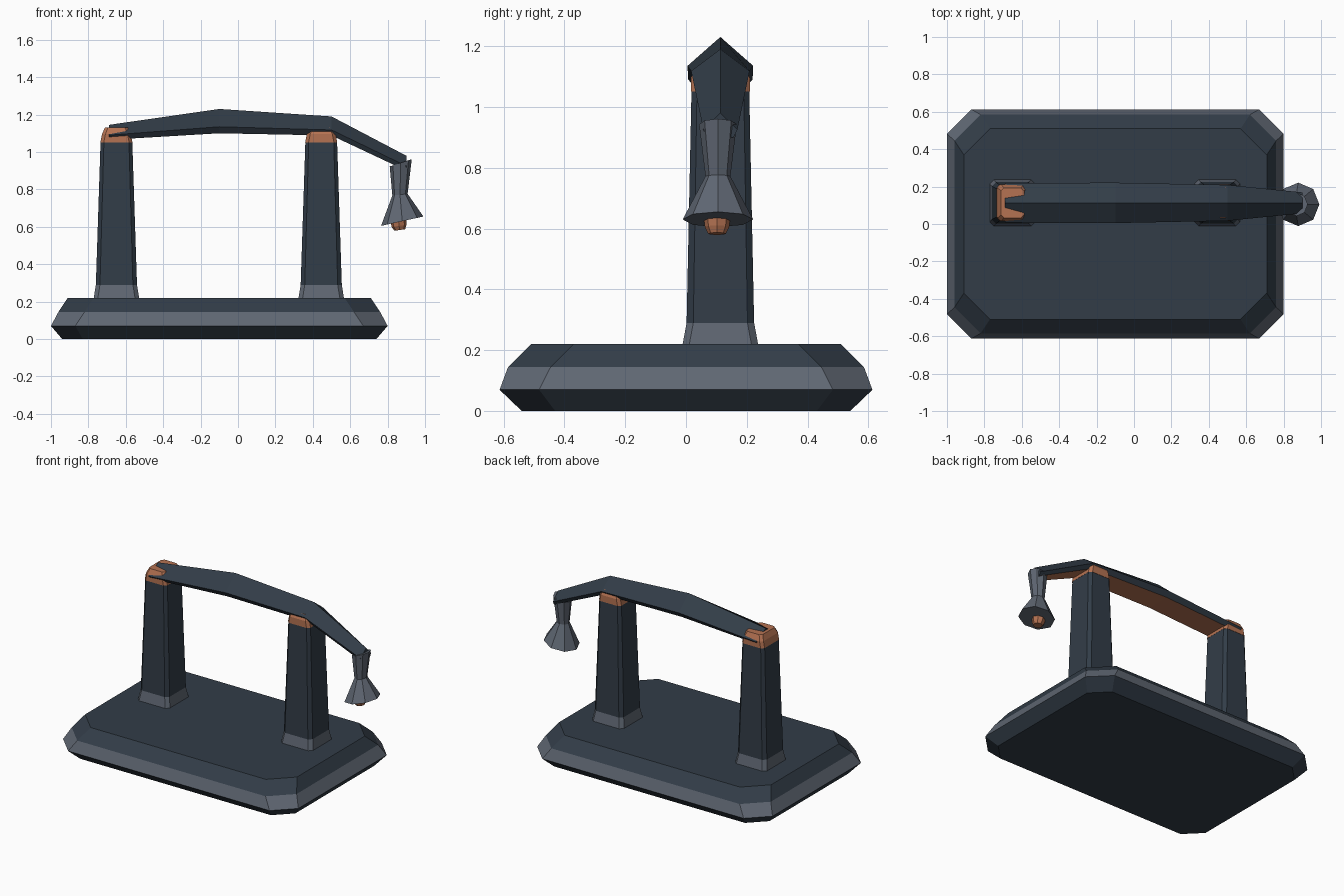
import bpy, bmesh, math
from mathutils import Vector

cube = bpy.data.objects.get("Cube")
if cube:
    bpy.data.objects.remove(cube, do_unlink=True)


def material(name, color):
    m = bpy.data.materials.new(name)
    m.use_nodes = True
    m.diffuse_color = (*color, 1)
    m.node_tree.nodes["Principled BSDF"].inputs["Base Color"].default_value = (*color, 1)
    return m


NAVY = material("dark slate", (0.032, 0.046, 0.064))
GREY = material("steel grey", (0.115, 0.135, 0.17))
COPPER = material("copper", (0.46, 0.17, 0.085))


def loft(name, rings, mats, rule=None):
    """Skin a list of equal-length rings, cap both ends, colour faces by rule."""
    bm = bmesh.new()
    loops = [[bm.verts.new(p) for p in ring] for ring in rings]
    n = len(loops[0])
    for a, b in zip(loops, loops[1:]):
        for i in range(n):
            j = (i + 1) % n
            bm.faces.new((a[i], a[j], b[j], b[i]))
    bm.faces.new(loops[0])
    bm.faces.new(loops[-1])
    bmesh.ops.recalc_face_normals(bm, faces=bm.faces)
    bm.normal_update()
    if rule:
        for f in bm.faces:
            f.material_index = rule(f.calc_center_median(), f.normal)
    mesh = bpy.data.meshes.new(name)
    bm.to_mesh(mesh)
    bm.free()
    for m in mats:
        mesh.materials.append(m)
    obj = bpy.data.objects.new(name, mesh)
    bpy.context.collection.objects.link(obj)
    return obj


def cut_rect(cx, cy, z, hx, hy, c):
    """Rectangle with chamfered corners."""
    pts = [(hx, hy - c), (hx - c, hy), (c - hx, hy), (-hx, hy - c),
           (-hx, c - hy), (c - hx, -hy), (hx - c, -hy), (hx, c - hy)]
    return [Vector((cx + x, cy + y, z)) for x, y in pts]


def octagon(cx, cy, cz, r, tilt):
    """Eight-sided ring leaning about the y axis, higher towards +x."""
    t = math.radians(tilt)
    ring = []
    for i in range(8):
        a = math.tau * i / 8
        u = r * math.cos(a)
        ring.append(Vector((cx + u * math.cos(t), cy + r * math.sin(a), cz + u * math.sin(t))))
    return ring


# Base slab with a grey band around its edge
base = [(0, 0.84, 0.54, 0.11), (0.07, 0.9, 0.613, 0.13),
        (0.145, 0.86, 0.585, 0.14), (0.22, 0.81, 0.51, 0.14)]
loft("base", [cut_rect(-0.1, 0, *b) for b in base], [NAVY, GREY],
     lambda c, n: int(0.09 < c.z < 0.13))

# Two tapered pillars, each with a grey foot and a copper cap
Y = 0.113
for side, x in (("right", -0.65), ("left", 0.445)):
    pillar = [(0.215, 0.122, 0.125, 0.022), (0.29, 0.11, 0.111, 0.022),
              (1.05, 0.085, 0.095, 0.018)]
    loft(side + "_pillar", [cut_rect(x, Y, *p) for p in pillar], [NAVY, GREY],
         lambda c, n: int(c.z < 0.28))
    cap = [(1.05, 0.086, 0.097, 0.018), (1.095, 0.077, 0.097, 0.018),
           (1.132, 0.061, 0.08, 0.016)]
    loft(side + "_pillar_cap", [cut_rect(x, Y, *p) for p in cap], [COPPER])

# Ridged arm with a copper underside: x, ridge, shoulder, bottom, half width
arm = [(-0.69, 1.145, 1.09, 1.065, 0.106), (-0.1, 1.23, 1.135, 1.1, 0.108),
       (0.5, 1.19, 1.118, 1.088, 0.096), (0.9, 0.98, 0.925, 0.9, 0.056)]
rings = []
for x, top, mid, low, w in arm:
    profile = [(0, top), (w, mid), (w * 0.78, low), (-w * 0.78, low), (-w, mid)]
    rings.append([Vector((x, Y + y, z)) for y, z in profile])
loft("arm", rings, [NAVY, COPPER], lambda c, n: int(n.z < -0.8))

# Flared head hanging from the arm, with a copper nozzle
head = [(0.878, 0.63, 0.116, 12.5), (0.866, 0.772, 0.041, 6), (0.87, 0.942, 0.062, 18)]
loft("head", [octagon(x, 0.105, z, r, t) for x, z, r, t in head], [GREY])
nozzle = [(0.859, 0.63, 0.043, 12.5), (0.861, 0.605, 0.04, 8), (0.865, 0.583, 0.029, 8)]
loft("nozzle", [octagon(x, 0.102, z, r, t) for x, z, r, t in nozzle], [COPPER])
